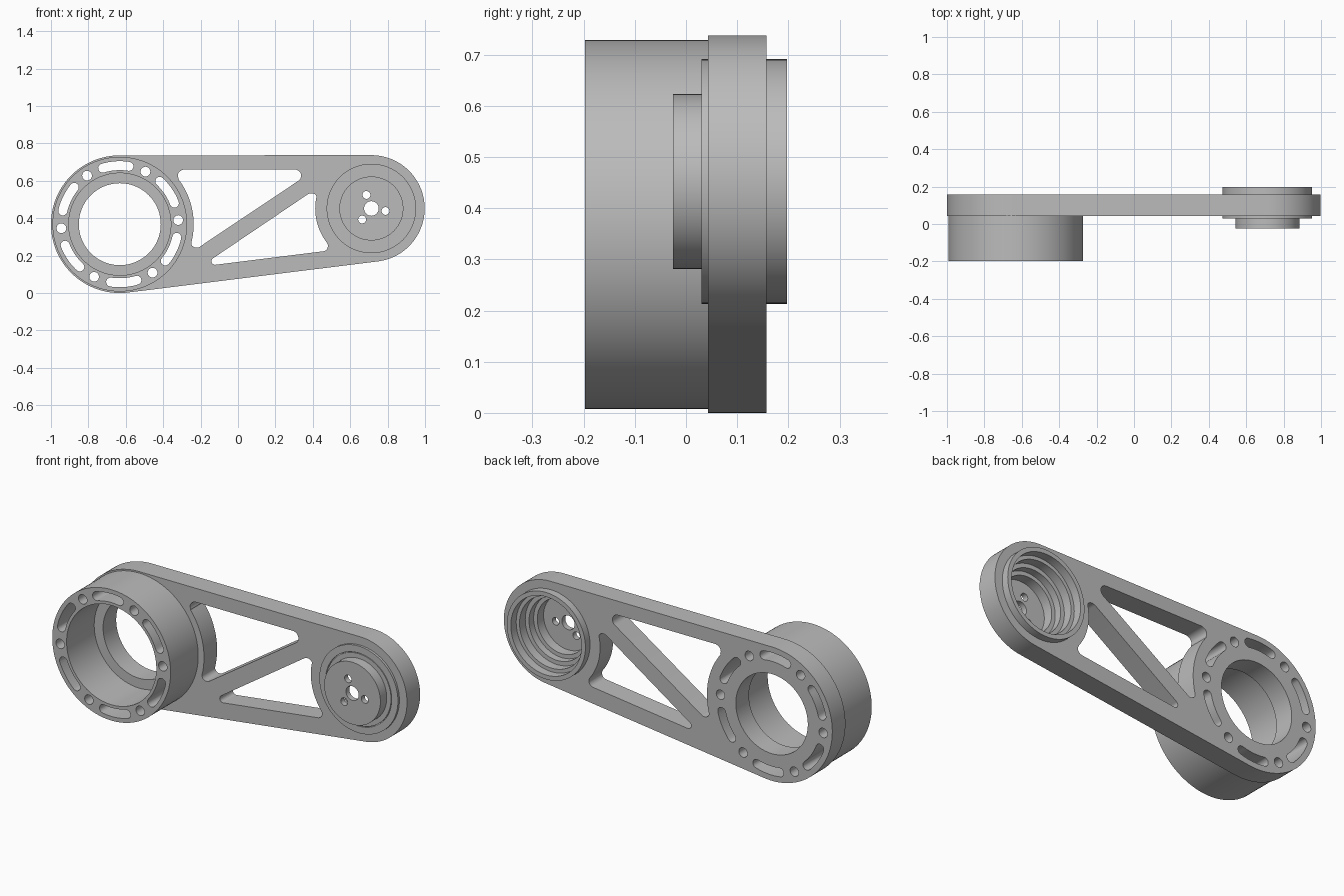
import bpy, bmesh, math
from mathutils import Vector, Matrix

if "Cube" in bpy.data.objects:
    bpy.data.objects.remove(bpy.data.objects["Cube"])

BIG = Vector((-0.632, 0.368))     # drum axis (x, z)
SMALL = Vector((0.713, 0.452))    # bearing cup axis (x, z)
BACK, FRONT = 0.157, 0.043        # arm plate depth

grey = bpy.data.materials.new("machined_grey")
grey.diffuse_color = (0.5, 0.5, 0.5, 1)
grey.use_nodes = True
grey.node_tree.nodes["Principled BSDF"].inputs["Base Color"].default_value = grey.diffuse_color


def arc(c, r, a0, a1, n):
    """Points on an arc, angles in degrees."""
    return [c + r * Vector((math.cos(math.radians(a0 + (a1 - a0) * i / n)),
                            math.sin(math.radians(a0 + (a1 - a0) * i / n)))) for i in range(n + 1)]


def circle(c, r, n=64):
    return arc(c, r, 0, 360, n)[:-1]


def fillet(a, p, b, n=8):
    """Round corner p between tangent points a and b."""
    a, p, b = Vector(a), Vector(p), Vector(b)
    w = math.sin((a - p).angle(b - p) / 2)
    out = []
    for i in range(n + 1):
        t = i / n
        ka, kp, kb = (1 - t) ** 2, 2 * t * (1 - t) * w, t * t
        out.append((a * ka + p * kp + b * kb) / (ka + kp + kb))
    return out


def slot(c, r, mid, half, w):
    """Curved slot with round ends."""
    a, b = mid - half, mid + half
    e0, e1 = arc(c, r, a, a, 1)[0], arc(c, r, b, b, 1)[0]
    return (arc(c, r + w, a, b, 10) + arc(e1, w, b, b + 180, 8)[1:-1]
            + arc(c, r - w, b, a, 10) + arc(e0, w, a + 180, a + 360, 8)[1:-1])


def finish(name, bm):
    bmesh.ops.remove_doubles(bm, verts=bm.verts, dist=1e-5)
    bmesh.ops.recalc_face_normals(bm, faces=bm.faces)
    me = bpy.data.meshes.new(name)
    bm.to_mesh(me)
    bm.free()
    me.materials.append(grey)
    ob = bpy.data.objects.new(name, me)
    bpy.context.collection.objects.link(ob)
    bpy.ops.object.select_all(action='DESELECT')
    ob.select_set(True)
    bpy.context.view_layer.objects.active = ob
    bpy.ops.object.shade_smooth_by_angle(angle=math.radians(30))
    return ob


def plate(name, loops, y0, y1):
    """Outline with holes, extruded from y0 to y1."""
    cu = bpy.data.curves.new(name + "_outline", 'CURVE')
    cu.dimensions, cu.fill_mode = '2D', 'BOTH'
    cu.extrude = (y1 - y0) / 2
    for pts in loops:
        sp = cu.splines.new('POLY')
        sp.points.add(len(pts) - 1)
        for q, p in zip(sp.points, pts):
            q.co = (p.x, p.y, 0, 1)
        sp.use_cyclic_u = True
    tmp = bpy.data.objects.new(name + "_outline", cu)
    bpy.context.collection.objects.link(tmp)
    me = bpy.data.meshes.new_from_object(tmp.evaluated_get(bpy.context.evaluated_depsgraph_get()))
    bm = bmesh.new()
    bm.from_mesh(me)
    bpy.data.objects.remove(tmp)
    bpy.data.curves.remove(cu)
    bpy.data.meshes.remove(me)
    bm.transform(Matrix.Translation((0, (y0 + y1) / 2, 0)) @ Matrix.Rotation(math.pi / 2, 4, 'X'))
    return finish(name, bm)


def lathe(name, c, profile, n=96):
    """Closed (radius, y) profile spun around the y axis through c."""
    bm = bmesh.new()
    vs = [bm.verts.new((c.x + r, y, c.y)) for r, y in profile]
    es = [bm.edges.new((vs[i], vs[(i + 1) % len(vs)])) for i in range(len(vs))]
    bmesh.ops.spin(bm, geom=vs + es, cent=(c.x, 0, c.y), axis=(0, 1, 0),
                   angle=2 * math.pi, steps=n, use_merge=True)
    return finish(name, bm)


# Ring of bolt holes and curved slots, shared by drum and arm
ring_cuts = []
for k in range(6):
    hole_angle = 4 + 60 * k
    ring_cuts.append(circle(arc(BIG, 0.313, hole_angle, hole_angle, 1)[0], 0.026, 24))
    ring_cuts.append(slot(BIG, 0.313, hole_angle + 30, 13, 0.024))

# Arm: tangent outline around both axes, two truss pockets
outline = arc(BIG, 0.368, 90, 277.1, 64) + arc(SMALL, 0.285, -82.9, 90, 64)
upper_pocket = (arc(BIG, 0.395, -13.7, 37.6, 20)
                + fillet((-0.318, 0.615), (-0.345, 0.66), (-0.285, 0.66))
                + fillet((0.305, 0.66), (0.413, 0.66), (0.323, 0.60))
                + fillet((-0.205, 0.247), (-0.273, 0.2015), (-0.2482, 0.2745))[:-1])
lower_pocket = (arc(SMALL, 0.30, 169, 217, 18)
                + fillet((0.473, 0.271), (0.512, 0.23), (0.456, 0.223))[1:]
                + fillet((-0.12, 0.151), (-0.1995, 0.1407), (-0.133, 0.186))
                + fillet((0.372, 0.527), (0.44, 0.573), (0.4185, 0.509))[:-1])
plate("arm", [outline, circle(BIG, 0.219, 96), circle(SMALL, 0.238, 96),
              upper_pocket, lower_pocket] + ring_cuts, FRONT, BACK)

# Drum in front of the large end
plate("drum", [circle(BIG, 0.36, 96), circle(BIG, 0.273, 96)] + ring_cuts, -0.197, FRONT)

# Stepped bearing cup through the small end
lathe("bearing_cup", SMALL, [
    (0.171, 0.005), (0.171, 0.03), (0.197, 0.03), (0.197, 0.036), (0.201, 0.036),
    (0.201, 0.03), (0.239, 0.03), (0.239, 0.197), (0.215, 0.197), (0.215, 0.15),
    (0.195, 0.15), (0.195, 0.10), (0.172, 0.10), (0.172, 0.06), (0.15, 0.06), (0.15, 0.005)])

# Cup floor with centre bore and three screw holes
screws = [circle(arc(SMALL, 0.077, a, a, 1)[0], 0.021, 24) for a in (-10, 110, 230)]
plate("cup_floor", [circle(SMALL, 0.171, 96), circle(SMALL, 0.039, 32)] + screws, -0.025, 0.005)
